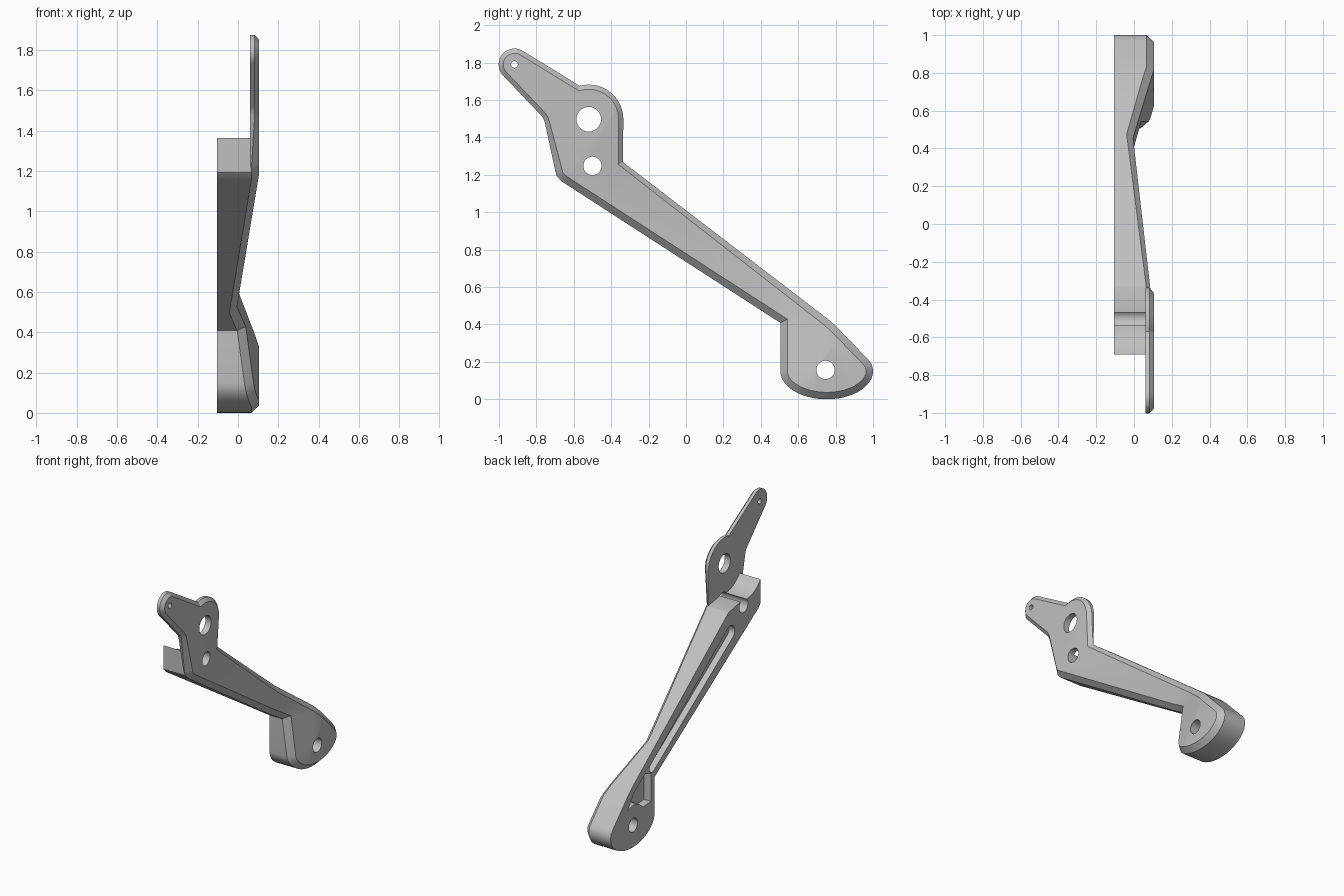
import bpy, bmesh, math
from mathutils import Vector

if "Cube" in bpy.data.objects:
    bpy.data.objects.remove(bpy.data.objects["Cube"])

X_LEFT, X_RIGHT, X_PLATE = -0.105, 0.105, 0.06
BOSS, TIP, FOOT = (-0.52, 1.497), (-0.917, 1.79), (0.746, 0.157)


def arc(c, rx, a0, a1, n, ry=None):
    ry = ry or rx
    angles = [math.radians(a0 + (a1 - a0) * i / n) for i in range(n + 1)]
    return [(c[0] + rx * math.cos(a), c[1] + ry * math.sin(a)) for a in angles]


def make_prism(bm, pts, x0, x1):
    """Extrude a (y, z) outline along x and return its right cap."""
    left = [bm.verts.new((x0, y, z)) for y, z in pts]
    right = [bm.verts.new((x1, y, z)) for y, z in pts]
    bm.faces.new(left)
    cap = bm.faces.new(right)
    n = len(pts)
    for i in range(n):
        j = (i + 1) % n
        bm.faces.new((left[i], left[j], right[j], right[i]))
    bmesh.ops.recalc_face_normals(bm, faces=bm.faces[:])
    return cap


def to_object(bm, name):
    mesh = bpy.data.meshes.new(name)
    bm.to_mesh(mesh)
    bm.free()
    ob = bpy.data.objects.new(name, mesh)
    bpy.context.collection.objects.link(ob)
    return ob


def along(y, z):
    """Position along the length of the arm."""
    return 0.81 * y - 0.58 * z


def face_shift(s):
    """Inward dip of the right face: flat, sloping in, sloping out, flat."""
    dip = -0.11
    if s <= -1.2 or s >= 0.47:
        return 0.0
    return dip * (s + 1.2) / 1.21 if s < 0.01 else dip * (0.47 - s) / 0.46


# Side outline: tip, front edge, arm underside, foot, arm top, boss
outline = arc(TIP, 0.085, 58, 223, 20)
outline += [(-0.772, 1.515), (-0.762, 1.50), (-0.755, 1.48)]
outline += [(-0.70, 1.225), (-0.692, 1.195), (-0.665, 1.165)]
outline += [(0.505, 0.408)]
outline += arc((0.7525, 0.15), 0.2475, 180, 365, 28, 0.15)
outline += [(0.993, 0.187), (0.97, 0.217), (0.80, 0.392), (0.757, 0.43)]
outline += [(-0.337, 1.268)]
outline += arc(BOSS, 0.185, 0, 105, 18)

# Lever body with a chamfered right face, finer on the upper plate
bm = bmesh.new()
cap = make_prism(bm, outline, X_LEFT, X_RIGHT)
bmesh.ops.inset_region(bm, faces=[cap], thickness=0.037,
                       use_even_offset=True, use_boundary=True)
inner = set(cap.verts)
rim = [v for v in bm.verts if v.co.x > 0 and v not in inner]
for v in rim:
    on_plate = v.co.z > 1.24 and (v.co.z > 1.3 or v.co.y > -0.5)
    if on_plate:
        for e in v.link_edges:
            w = e.other_vert(v)
            if w in inner:
                w.co = v.co.lerp(w.co, 0.68)
for v in rim:
    on_plate = v.co.z > 1.24 and (v.co.z > 1.3 or v.co.y > -0.5)
    v.co.x -= 0.022 if on_plate else 0.038

# Fold lines across the arm, then the dip
for s in (-1.2, 0.01, 0.47):
    normal = Vector((0, 0.81, -0.58))
    bmesh.ops.bisect_plane(bm, geom=bm.verts[:] + bm.edges[:] + bm.faces[:],
                           plane_co=normal * (s / normal.length_squared),
                           plane_no=normal, dist=1e-5)
for v in bm.verts:
    if v.co.x > 0:
        v.co.x += face_shift(along(v.co.y, v.co.z))
bmesh.ops.recalc_face_normals(bm, faces=bm.faces[:])
lever = to_object(bm, "lever_arm")


def cut(name, pts, x0, x1):
    bm = bmesh.new()
    make_prism(bm, pts, x0, x1)
    cutter = to_object(bm, name)
    cutter.hide_render = True
    mod = lever.modifiers.new(name, 'BOOLEAN')
    mod.operation = 'DIFFERENCE'
    mod.solver = 'EXACT'
    mod.object = cutter
    bpy.context.view_layer.objects.active = lever
    bpy.ops.object.modifier_apply(modifier=mod.name)
    bpy.data.objects.remove(cutter, do_unlink=True)


# Thin upper plate: clear the space behind it, leaving the scooped lip
clearance = [(-1.3, 1.0), (-0.69, 1.0)]
clearance += arc(BOSS, 0.217, 218, 285, 14)
clearance += [(-0.33, 1.263), (-0.25, 1.45), (0.0, 2.2), (-1.3, 2.2)]
cut("plate_clearance", clearance, -0.4, X_PLATE)

# Through holes
for name, c, r in (("boss_hole", BOSS, 0.066), ("pin_hole", (-0.5, 1.248), 0.049),
                   ("foot_hole", FOOT, 0.049), ("tip_hole", TIP, 0.018)):
    cut(name, arc(c, r, 0, 350, 35), -0.4, 0.4)

# Tapered slot in the left side of the arm
slot = arc((-0.35, 1.11), 0.05, 55, 235, 12) + arc((0.53, 0.485), 0.032, 235, 415, 10)
cut("arm_slot", slot, -0.4, -0.06)

# Pocket in the left side of the foot, curved around its hole
pocket = arc(FOOT, 0.14, 62, 142, 12) + [(0.545, 0.25), (0.545, 0.45),
                                       (0.61, 0.47), (0.735, 0.385)]
cut("foot_pocket", pocket, -0.4, -0.05)

# Finish: one grey, smooth curves with sharp edges
grey = bpy.data.materials.new("plain_grey")
grey.diffuse_color = (0.53, 0.53, 0.53, 1)
grey.use_nodes = True
grey.node_tree.nodes["Principled BSDF"].inputs["Base Color"].default_value = grey.diffuse_color
lever.data.materials.clear()
lever.data.materials.append(grey)
for p in lever.data.polygons:
    p.material_index = 0
bpy.ops.object.select_all(action='DESELECT')
lever.select_set(True)
bpy.context.view_layer.objects.active = lever
bpy.ops.object.shade_smooth_by_angle(angle=math.radians(25))
